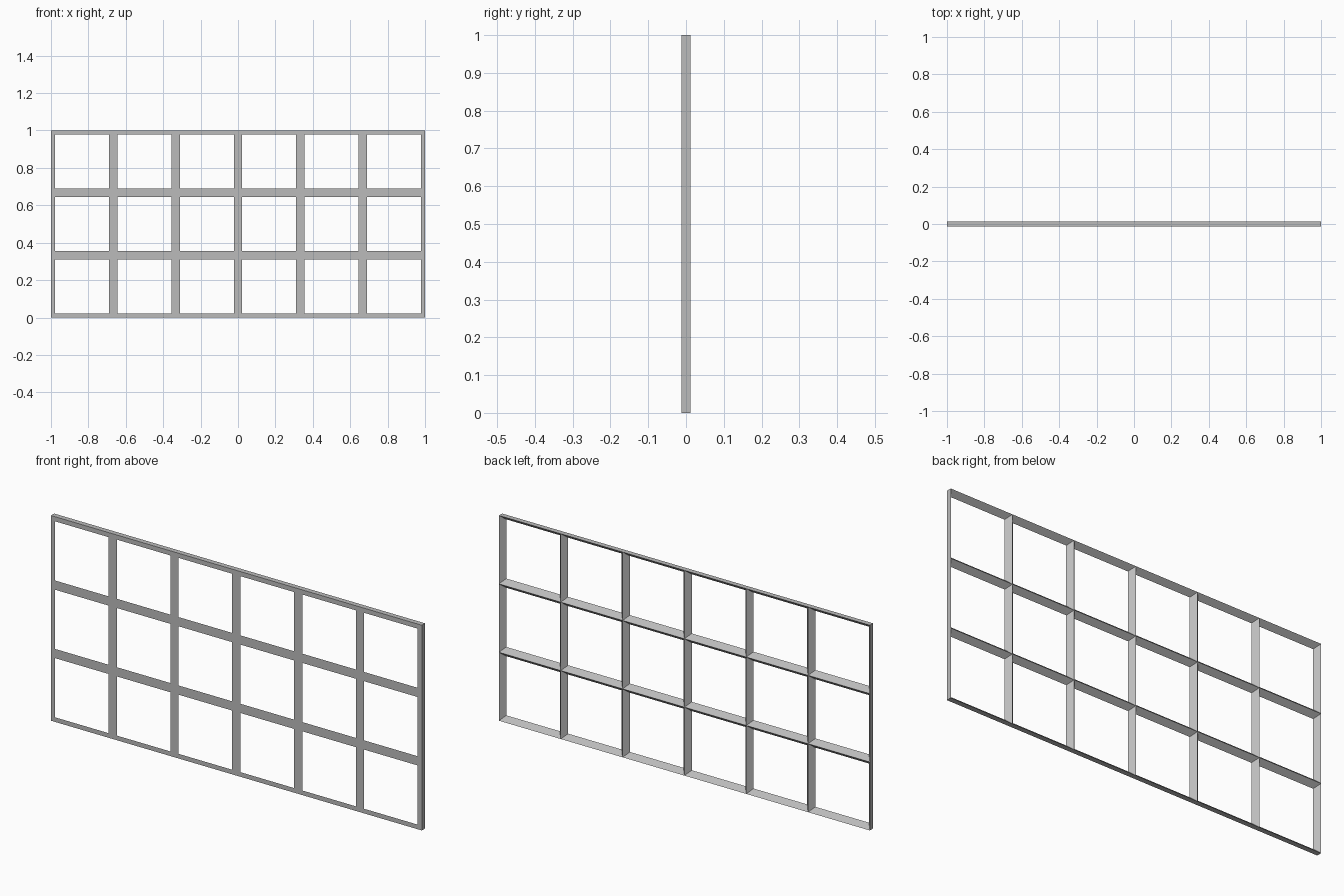
import bpy
import bmesh

cube = bpy.data.objects.get("Cube")
if cube:
    bpy.data.objects.remove(cube, do_unlink=True)

COLUMNS, ROWS = 6, 3
CELL = 2 / COLUMNS      # square cell pitch
HALF_BAR = 0.0225       # half the front width of a bar
HALF_DEPTH = 0.0125

grey = bpy.data.materials.new("plain_grey")
grey.use_nodes = True
colour = (0.5, 0.5, 0.5, 1)
grey.diffuse_color = colour
grey.node_tree.nodes["Principled BSDF"].inputs["Base Color"].default_value = colour

bm = bmesh.new()


def ring(x, z, inset, y):
    """Four corners of a cell, inset from its edges, at depth y."""
    a, b = inset, CELL - inset
    return [bm.verts.new((x + u, y, z + v))
            for u, v in ((a, a), (b, a), (b, b), (a, b))]


def join(first, second):
    for i in range(4):
        j = (i + 1) % 4
        bm.faces.new((first[i], first[j], second[j], second[i]))


# Each cell: flat front border, then walls splaying back to a thin ridge
for column in range(COLUMNS):
    for row in range(ROWS):
        x, z = column * CELL - 1, row * CELL
        front = ring(x, z, 0, -HALF_DEPTH)
        opening = ring(x, z, HALF_BAR, -HALF_DEPTH)
        ridge = ring(x, z, 0, HALF_DEPTH)
        join(front, opening)
        join(opening, ridge)

bmesh.ops.remove_doubles(bm, verts=bm.verts, dist=0.0005)

# Outer rim closes the front border to the rear border
rim = [e for e in bm.edges if e.is_boundary]
bmesh.ops.bridge_loops(bm, edges=rim)
bmesh.ops.recalc_face_normals(bm, faces=bm.faces)

mesh = bpy.data.meshes.new("lattice_frame")
bm.to_mesh(mesh)
bm.free()
mesh.materials.append(grey)
frame = bpy.data.objects.new("lattice_frame", mesh)
bpy.context.collection.objects.link(frame)
